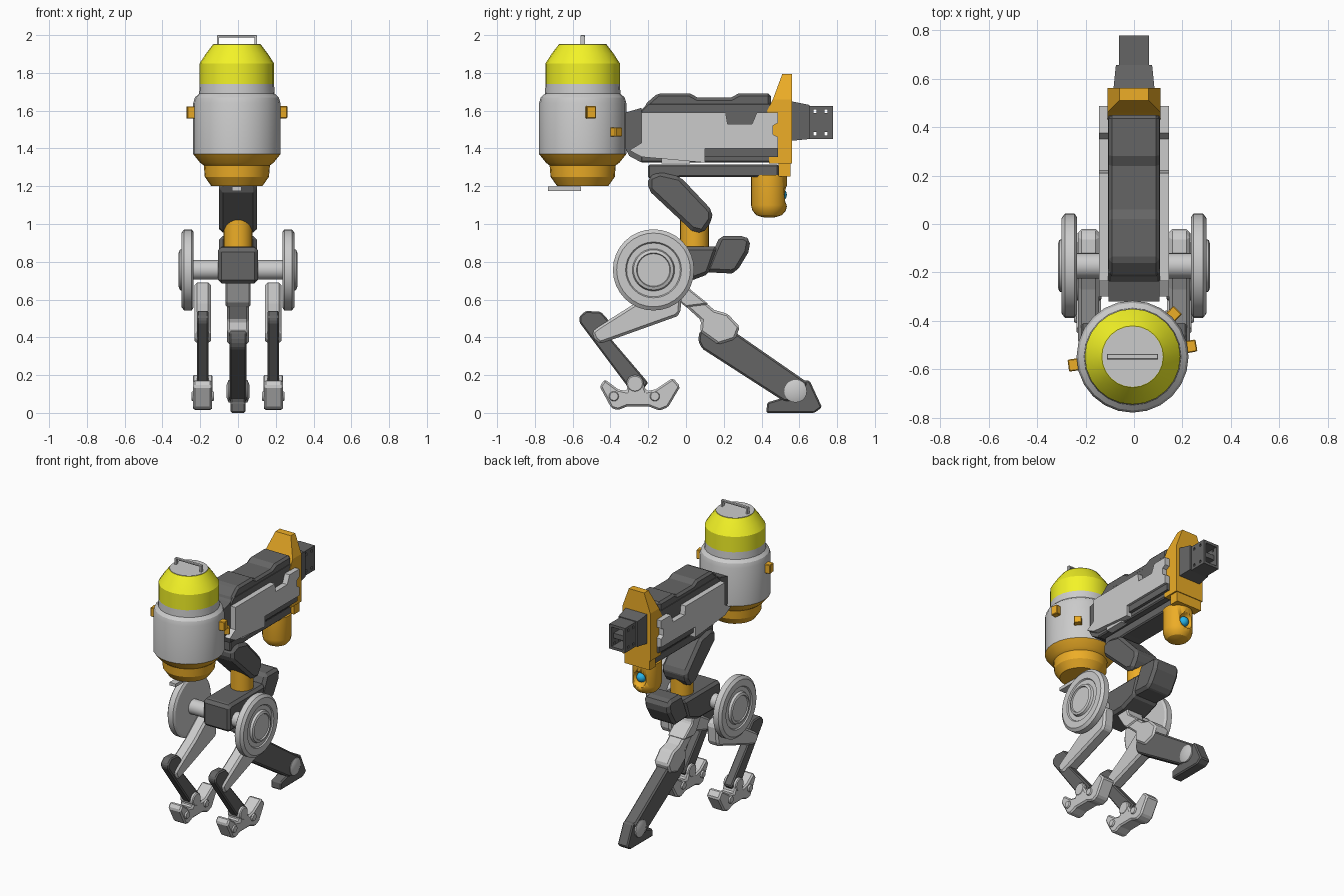
import bpy, bmesh
from math import radians, cos, sin, pi
from mathutils import Matrix, Vector


def mat(name, col):
    m = bpy.data.materials.new(name)
    m.diffuse_color = (*col, 1)
    return m


ORANGE = mat("orange", (0.85, 0.42, 0.02))
YELLOW = mat("yellow", (0.9, 0.9, 0.02))
BLUE = mat("blue", (0.02, 0.45, 0.8))
DARK = mat("dark_grey", (0.13, 0.13, 0.13))


def finish(name, bm, m=None, bevel=0, smooth=False):
    bmesh.ops.recalc_face_normals(bm, faces=bm.faces)
    me = bpy.data.meshes.new(name)
    bm.to_mesh(me)
    bm.free()
    ob = bpy.data.objects.new(name, me)
    bpy.context.collection.objects.link(ob)
    if m:
        me.materials.append(m)
    if bevel:
        b = ob.modifiers.new("bevel", 'BEVEL')
        b.width, b.segments, b.limit_method = bevel, 1, 'ANGLE'
    if smooth:
        bpy.ops.object.select_all(action='DESELECT')
        ob.select_set(True)
        bpy.context.view_layer.objects.active = ob
        bpy.ops.object.shade_smooth_by_angle(angle=radians(30))
    return ob


def prism(name, pts, x0, x1, m=None, bevel=0, taper=None):
    """Side profile (y, z) extruded from x0 to x1; taper(y, z) scales x."""
    bm = bmesh.new()
    t = taper or (lambda y, z: 1)
    a = [bm.verts.new((x0 * t(y, z), y, z)) for y, z in pts]
    b = [bm.verts.new((x1 * t(y, z), y, z)) for y, z in pts]
    bm.faces.new(a)
    bm.faces.new(b[::-1])
    for i in range(len(a)):
        j = (i + 1) % len(a)
        bm.faces.new((a[i], b[i], b[j], a[j]))
    return finish(name, bm, m, bevel)


def box(name, c, s, m=None, bevel=0, rot=0):
    bm = bmesh.new()
    M = Matrix.Translation(c) @ Matrix.Rotation(rot, 4, 'Z') @ Matrix.Diagonal((*s, 1))
    bmesh.ops.create_cube(bm, size=1, matrix=M)
    return finish(name, bm, m, bevel)


def lathe(name, prof, c, m=None, seg=24, side=0):
    """Spin (radius, height) about z, or along x when side is +1 or -1."""
    bm = bmesh.new()
    vs = [bm.verts.new((r, 0, h)) for r, h in prof]
    es = [bm.edges.new(p) for p in zip(vs, vs[1:])]
    bmesh.ops.spin(bm, geom=vs + es, axis=(0, 0, 1), cent=(0, 0, 0), angle=2 * pi, steps=seg)
    bmesh.ops.remove_doubles(bm, verts=bm.verts, dist=1e-4)
    bm.transform(Matrix.Translation(c) @ Matrix.Rotation(side * pi / 2, 4, 'Y'))
    return finish(name, bm, m, smooth=True)


def ball(name, c, r, m=None):
    bm = bmesh.new()
    bmesh.ops.create_uvsphere(bm, u_segments=20, v_segments=12, radius=r, matrix=Matrix.Translation(c))
    return finish(name, bm, m, smooth=True)


def cut(ob, cutter):
    cutter.hide_render = True
    cutter.hide_viewport = True
    b = ob.modifiers.new("cut", 'BOOLEAN')
    b.operation, b.object, b.solver = 'DIFFERENCE', cutter, 'EXACT'


# Canister at the rear
C = Vector((-0.006, -0.547, 0))
lathe("canister_base", [(0, 1.2), (.135, 1.2), (.17, 1.25), (.175, 1.31), (.195, 1.325), (.231, 1.37), (0, 1.37)], C, ORANGE)
lathe("canister_body", [(0, 1.37), (.231, 1.37), (.231, 1.64), (.222, 1.67), (.2, 1.69), (.197, 1.74), (0, 1.74)], C)
lathe("canister_dome", [(0, 1.735), (.197, 1.735), (.197, 1.85), (.165, 1.9), (.127, 1.95), (0, 1.95)], C, YELLOW)
lathe("canister_lid", [(0, 1.94), (.125, 1.94), (.125, 1.953), (0, 1.953)], C)
for s in (-1, 1):
    box("handle_post", C + Vector((s * .1, 0, 1.968)), (.012, .022, .05))
box("handle_bar", C + Vector((0, 0, 1.994)), (.212, .022, .012), bevel=.003)
box("canister_foot_plate", (-.006, -.643, 1.187), (.05, .175, .022))
for a, z, h in ((188, 1.59, .065), (10, 1.592, .065), (46, 1.487, .05)):
    a = radians(a)
    box("canister_clip", C + Vector((.245 * cos(a), .245 * sin(a), z)), (.045, .05, h), ORANGE, .004, a)

# Main gun body
prism("body_rear", [(-.32, 1.4), (-.32, 1.59), (-.235, 1.615), (-.235, 1.325), (-.3, 1.36)], -.105, .105, DARK)
prism("body_core", [(-.24, 1.325), (-.24, 1.6), (-.2, 1.64), (.45, 1.64), (.45, 1.325)], -.107, .107, DARK, .008)
prism("body_top", [(-.22, 1.6), (-.22, 1.63), (-.15, 1.692), (.02, 1.692), (.06, 1.67), (.24, 1.67), (.28, 1.692),
                   (.45, 1.692), (.45, 1.6)], -.105, .105, DARK, .028)
for s in (-1, 1):
    prism("side_plate", [(-.235, 1.59), (.21, 1.59), (.22, 1.53), (.35, 1.53), (.375, 1.59), (.487, 1.59), (.487, 1.535),
                         (.46, 1.52), (.46, 1.475), (.487, 1.46), (.487, 1.4), (.1, 1.4), (.1, 1.325),
                         (-.235, 1.355), (-.3, 1.39), (-.235, 1.43)], s * .1, s * .145)
    prism("side_plate_lower", [(.1, 1.405), (.487, 1.405), (.487, 1.355), (.1, 1.355)], s * .1, s * .128, DARK)
    box("side_ledge", (s * .1, -.055, 1.34), (.05, .15, .04))

# Orange front plate and muzzle
prism("front_plate", [(.43, 1.6), (.56, 1.6), (.56, 1.32), (.44, 1.32)], -.11, .11, ORANGE)
prism("front_plate_crest", [(.43, 1.6), (.56, 1.6), (.56, 1.66), (.46, 1.66)], -.11, .11, ORANGE)
prism("front_plate_peak", [(.46, 1.66), (.56, 1.66), (.56, 1.795), (.51, 1.795)], -.11, .11, ORANGE, 0,
      lambda y, z: .55 if z > 1.7 else 1)
box("front_plate_foot", (0, .522, 1.288), (.2, .065, .075), ORANGE)
prism("muzzle_collar", [(.555, 1.44), (.555, 1.65), (.655, 1.63), (.655, 1.45)], -.085, .085, DARK, 0,
      lambda y, z: .88 if y > .6 else 1)
muzzle = box("muzzle", (0, .713, 1.537), (.125, .13, .176), DARK)
cut(muzzle, box("muzzle_bore_cutter", (0, .74, 1.537), (.09, .15, .14)))
for y in (.683, .742):
    for z in (1.477, 1.597):
        cut(muzzle, box("muzzle_vent_cutter", (0, y, z), (.3, .016, .018)))
box("muzzle_divider", (0, .705, 1.537), (.11, .1, .035), DARK)

# Eye pod
pod = lathe("eye_pod", [(0, 1.26), (.096, 1.26), (.096, 1.1), (.088, 1.07), (.068, 1.047), (.035, 1.036), (0, 1.034)],
            (0, .44, 0), ORANGE)
cut(pod, ball("eye_socket_cutter", (0, .55, 1.15), .058))
ball("eye", (0, .5, 1.155), .034, BLUE)

# Underside bracket and neck arm
prism("gun_bracket", [(-.2, 1.315), (.49, 1.315), (.49, 1.25), (.02, 1.25), (-.2, 1.24)], -.08, .08, DARK, .008)
prism("neck_arm", [(-.2, 1.25), (-.14, 1.275), (-.03, 1.25), (.14, 1.07), (.138, 1.02), (.09, .95), (.03, .965), (-.2, 1.18)],
      -.1, .1, DARK, .02)
lathe("neck_pivot", [(0, .86), (.076, .86), (.076, 1.03), (0, 1.03)], (0, .045, 0), ORANGE)

# Hips
prism("hip_block", [(-.25, .685), (-.25, .87), (-.22, .88), (.17, .88), (.12, .735), (.0, .69)], -.105, .105, DARK, .018)
prism("hip_nose", [(.1, .745), (.15, .87), (.18, .937), (.31, .937), (.342, .915), (.33, .85), (.27, .75), (.24, .738)],
      -.1, .1, DARK, .025)
lathe("axle", [(0, -.24), (.052, -.24), (.052, .24), (0, .24)], (0, -.172, .757), seg=20, side=1)

# Wheels and paired rear legs
for s in (-1, 1):
    lathe("hip_wheel", [(0, .235), (.2, .235), (.215, .245), (.215, .285), (.195, .3), (.148, .3), (.142, .292), (.112, .292),
                        (.106, .308), (.09, .314), (.086, .306), (0, .306)], (0, -.172, .757), None, 32, s)
    cx = s * .187

    def leg(name, pts, w, m=None, bev=.008):
        prism(name, pts, cx - w, cx + w, m, bev)

    def pin(name, y, z, r, w):
        lathe(name, [(0, -w), (r * .85, -w), (r, -w + .006), (r, w - .006), (r * .85, w), (0, w)], (cx, y, z), None, 16, 1)

    leg("rear_thigh", [(-.02, .66), (-.03, .53), (-.05, .51), (-.455, .365), (-.485, .39), (-.5, .43), (-.46, .46),
                       (-.27, .58), (-.13, .69), (-.05, .69)], .043, None, .014)
    leg("rear_shin", [(-.565, .51), (-.53, .54), (-.45, .535), (-.405, .485), (-.43, .43), (-.2, .16), (-.24, .11),
                      (-.31, .14), (-.565, .48)], .031, DARK)
    leg("rear_foot", [(-.43, .178), (-.457, .14), (-.395, .025), (-.36, .015), (-.31, .035), (-.2, .035), (-.14, .012),
                      (-.095, .03), (-.03, .14), (-.07, .185), (-.16, .125), (-.21, .115), (-.23, .165), (-.3, .165),
                      (-.315, .115), (-.36, .125)], .05, None, .01)
    pin("ankle_pin", -.27, .155, .046, .052)
    for y in (-.382, -.165):
        pin("toe_pin", y, .088, .026, .06)

# Single centre leg reaching forward
prism("centre_thigh", [(-.12, .73), (.0, .73), (.02, .655), (.12, .575), (-.0, .56), (-.03, .585)], -.066, .066, None, .008)
prism("centre_knee", [(.02, .655), (.15, .545), (.22, .525), (.285, .455), (.26, .39), (.17, .362), (.075, .43),
                      (.08, .49), (-.025, .585)], -.058, .058, None, .012)
prism("centre_shin", [(.07, .43), (.065, .38), (.085, .34), (.52, .06), (.6, .06), (.645, .16), (.27, .42), (.18, .46)],
      -.046, .046, DARK, .01)
prism("centre_foot", [(.43, .055), (.425, .0), (.68, .0), (.72, .03), (.655, .17), (.58, .175), (.53, .085)],
      -.04, .04, DARK, .008)
lathe("centre_ankle", [(0, -.06), (.035, -.06), (.06, -.05), (.06, .05), (.035, .06), (0, .06)], (0, .58, .115), None, 20, 1)
